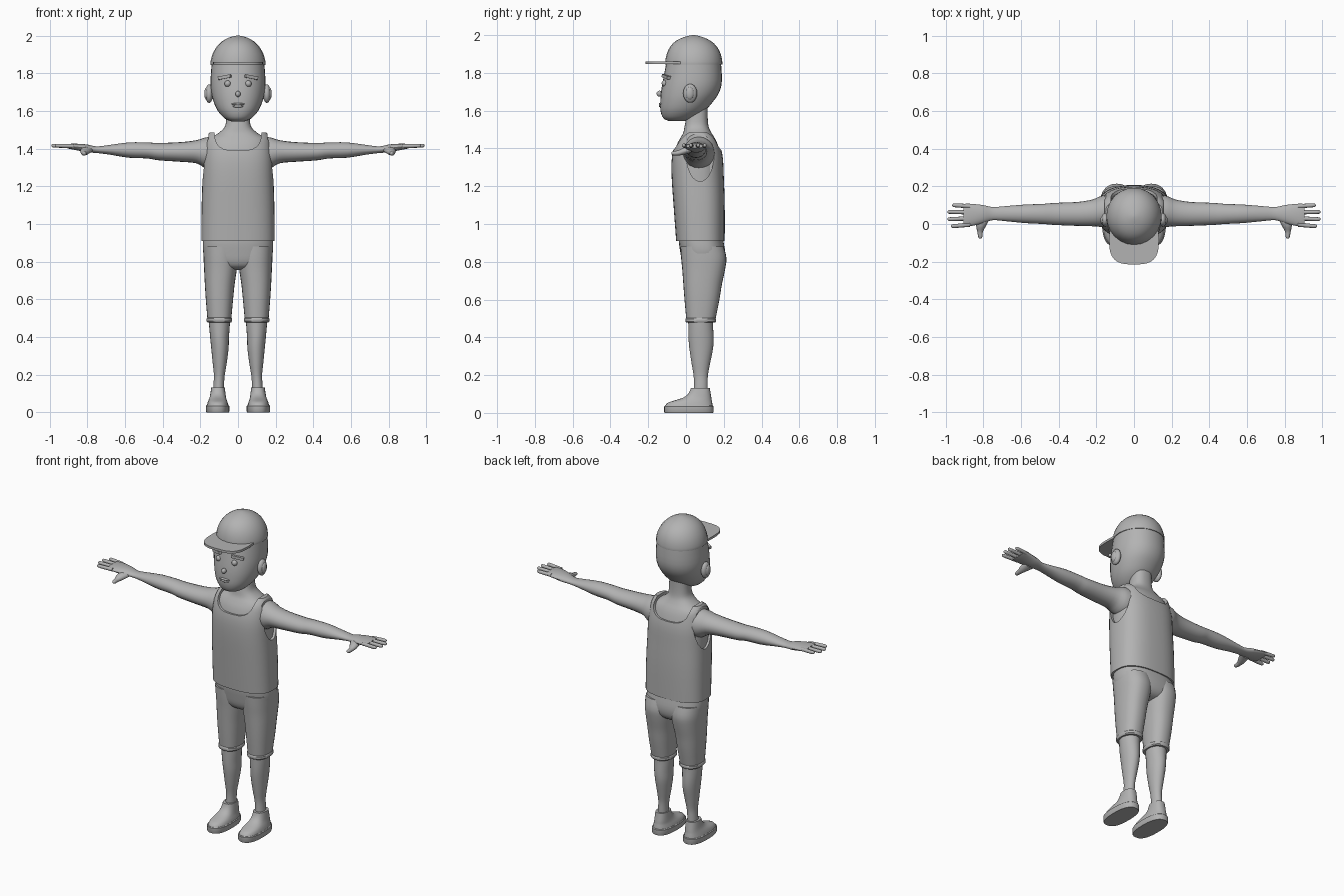
import bpy, bmesh, math
from mathutils import Vector, Matrix

grey = bpy.data.materials.new("plain_grey")
grey.diffuse_color = (0.45, 0.45, 0.45, 1)


def finish(name, bm, angle=40):
    bmesh.ops.recalc_face_normals(bm, faces=bm.faces[:])
    me = bpy.data.meshes.new(name)
    bm.to_mesh(me)
    bm.free()
    me.materials.append(grey)
    ob = bpy.data.objects.new(name, me)
    bpy.context.collection.objects.link(ob)
    smooth(ob, angle)
    return ob


def smooth(ob, angle=40):
    bpy.ops.object.select_all(action='DESELECT')
    ob.select_set(True)
    bpy.context.view_layer.objects.active = ob
    bpy.ops.object.shade_smooth_by_angle(angle=math.radians(angle))


def refine(rings, steps):
    """Catmull-Rom interpolation between the key rings."""
    if steps < 2:
        return rings
    out = []
    for i in range(len(rings) - 1):
        a, b, c, d = (rings[max(0, min(len(rings) - 1, i + k))] for k in (-1, 0, 1, 2))
        for s in range(steps):
            t = s / steps
            out.append([0.5 * (2*q + (r - p)*t + (2*p - 5*q + 4*r - e)*t*t
                               + (3*q - p - 3*r + e)*t**3)
                        for p, q, r, e in zip(a, b, c, d)])
    return out + [rings[-1]]


def loft(name, axis, rings, side=1, power=2.0, seg=24, steps=3, angle=40):
    """Skin over oval rings (position, a_min, a_max, b_min, b_max) along an axis."""
    bm = bmesh.new()
    loops = []
    for t, a0, a1, b0, b1 in refine(rings, steps):
        loop = []
        for k in range(seg):
            th = 2 * math.pi * k / seg
            c, s = math.cos(th), math.sin(th)
            a = (a0 + a1)/2 + (a1 - a0)/2 * math.copysign(abs(c)**(2/power), c)
            b = (b0 + b1)/2 + (b1 - b0)/2 * math.copysign(abs(s)**(2/power), s)
            x, y, z = {'x': (t, a, b), 'y': (a, t, b), 'z': (a, b, t)}[axis]
            loop.append(bm.verts.new((x * side, y, z)))
        loops.append(loop)
    for l0, l1 in zip(loops, loops[1:]):
        for k in range(seg):
            n = (k + 1) % seg
            bm.faces.new((l0[k], l0[n], l1[n], l1[k]))
    bm.faces.new(loops[0])
    bm.faces.new(loops[-1])
    return finish(name, bm, angle)


def ball(name, centre, radii, seg=16):
    bm = bmesh.new()
    bmesh.ops.create_uvsphere(bm, u_segments=seg, v_segments=seg // 2 + 2, radius=1)
    bmesh.ops.transform(bm, verts=bm.verts[:],
                        matrix=Matrix.Translation(centre) @ Matrix.Diagonal((*radii, 1)))
    return finish(name, bm, 60)


def cut(ob, cutter):
    mod = ob.modifiers.new("cut", 'BOOLEAN')
    mod.operation, mod.solver, mod.object = 'DIFFERENCE', 'EXACT', cutter
    bpy.context.view_layer.objects.active = ob
    bpy.ops.object.modifier_apply(modifier=mod.name)
    bpy.data.objects.remove(cutter)


# head, neck and upper body
loft("head", 'z', [
    (1.545, -.035, .035, -.09, -.01), (1.56, -.07, .07, -.12, .04),
    (1.60, -.107, .107, -.135, .10), (1.65, -.13, .13, -.136, .145),
    (1.70, -.142, .142, -.132, .177), (1.76, -.146, .146, -.122, .19),
    (1.86, -.139, .139, -.103, .185)], power=2.15, seg=32)
loft("neck_and_chest", 'z', [
    (1.0, -.17, .17, -.04, .19), (1.25, -.175, .175, -.063, .188),
    (1.36, -.172, .172, -.062, .183), (1.42, -.163, .163, -.048, .168),
    (1.455, -.148, .148, -.03, .152), (1.482, -.105, .105, -.015, .135),
    (1.515, -.071, .071, -.008, .12), (1.56, -.062, .062, 0, .115),
    (1.62, -.06, .06, 0, .115)], power=2.4, seg=32)

# tank top with scooped neck and arm holes
shirt = loft("tank_top", 'z', [
    (.91, -.195, .195, -.052, .205), (1.1, -.193, .193, -.066, .205),
    (1.25, -.188, .188, -.076, .2), (1.35, -.185, .185, -.075, .195),
    (1.42, -.177, .177, -.06, .18), (1.46, -.167, .167, -.037, .163),
    (1.487, -.15, .15, .0, .13)], power=2.6, seg=40)
cut(shirt, loft("neck_cutter", 'y', [(-.3, -.125, .125, 1.39, 1.62),
                                     (.4, -.125, .125, 1.39, 1.62)], power=3.2, steps=1))
for s in (1, -1):
    cut(shirt, loft("arm_cutter", 'x', [(.157, 0, .15, 1.225, 1.53),
                                        (.3, 0, .15, 1.225, 1.53)], side=s, steps=1))
smooth(shirt, 35)

# cap crown and brim
loft("cap_crown", 'z', [
    (1.845, -.146, .146, -.11, .192), (1.86, -.146, .146, -.11, .192),
    (1.90, -.136, .136, -.102, .184), (1.94, -.114, .114, -.083, .163),
    (1.97, -.084, .084, -.052, .13), (1.99, -.048, .048, -.01, .088),
    (2.0, -.008, .008, .032, .048)], seg=24, steps=2)
loft("cap_brim", 'z', [(1.846, -.132, .132, -.215, .05),
                       (1.86, -.132, .132, -.215, .05)], power=3, seg=32, steps=1)

# facial features
ball("nose", (0, -.14, 1.69), (.014, .016, .016))
ball("upper_lip", (0, -.132, 1.636), (.036, .012, .007))
ball("lower_lip", (0, -.132, 1.625), (.028, .012, .008))
for s, tag in ((1, "left"), (-1, "right")):
    ball(tag + "_eye", (s*.055, -.113, 1.745), (.017, .016, .017))
    bm = bmesh.new()
    bmesh.ops.create_cube(bm, size=1)
    turn = Matrix.Rotation(s*math.radians(24), 4, 'Z') @ Matrix.Rotation(s*math.radians(10), 4, 'Y')
    bmesh.ops.transform(bm, verts=bm.verts[:], matrix=Matrix.Translation((s*.07, -.104, 1.78))
                        @ turn @ Matrix.Diagonal((.072, .022, .017, 1)))
    finish(tag + "_eyebrow", bm)
    # ear with a raised inner lobe
    ball(tag + "_ear", (s*.153, .022, 1.692), (.021, .037, .05))
    ball(tag + "_ear_inner", (s*.166, .02, 1.692), (.013, .022, .034))

    # arm and hand
    loft(tag + "_arm", 'x', [
        (.1, -.01, .155, 1.28, 1.465), (.17, -.015, .15, 1.295, 1.46),
        (.22, -.012, .13, 1.322, 1.445), (.3, -.01, .117, 1.33, 1.435),
        (.42, -.005, .112, 1.338, 1.43), (.48, 0, .107, 1.348, 1.433),
        (.58, .005, .103, 1.352, 1.433), (.68, .015, .095, 1.368, 1.42),
        (.75, .02, .09, 1.377, 1.412), (.8, .005, .1, 1.38, 1.422),
        (.85, -.008, .106, 1.39, 1.426), (.89, -.012, .108, 1.398, 1.426),
        (.905, -.008, .104, 1.402, 1.424)], side=s, seg=20)
    for name, y, tip, dy in (("index", -.003, .972, -.008), ("middle", .03, .99, -.004),
                             ("ring", .062, .99, .002), ("little", .094, .965, .005)):
        r, e = .0115, y + dy
        loft(f"{tag}_{name}_finger", 'x', [
            (.87, y - r, y + r, 1.402, 1.424), (tip - .02, e - .0105, e + .0105, 1.405, 1.426),
            (tip - .004, e - .008, e + .008, 1.409, 1.424),
            (tip, e - .003, e + .003, 1.413, 1.42)], side=s, seg=10, steps=2, angle=70)
    loft(tag + "_thumb", 'y', [
        (.03, .765, .835, 1.378, 1.412), (-.01, .785, .838, 1.367, 1.405),
        (-.04, .802, .832, 1.363, 1.39), (-.068, .805, .827, 1.364, 1.385),
        (-.078, .812, .82, 1.37, 1.38)], side=s, seg=12, angle=70)

    # shorts leg with cuff
    loft(tag + "_shorts_leg", 'z', [
        (.88, .0, .184, -.03, .2), (.82, .0, .183, -.026, .214),
        (.76, .006, .18, -.02, .207), (.68, .018, .176, -.014, .19),
        (.6, .026, .171, -.008, .177), (.49, .036, .162, .002, .155)],
        side=s, power=2.3, seg=28)
    loft(tag + "_shorts_cuff", 'z', [
        (.478, .036, .162, .002, .155), (.484, .031, .167, -.003, .16),
        (.498, .031, .167, -.003, .16), (.504, .036, .162, .002, .155)],
        side=s, power=2.3, seg=28, steps=1)

    # lower leg
    loft(tag + "_lower_leg", 'z', [
        (.56, .04, .158, .01, .145), (.47, .043, .154, .012, .143),
        (.4, .048, .148, .013, .146), (.34, .05, .142, .018, .143),
        (.26, .06, .134, .03, .127), (.2, .07, .128, .04, .116),
        (.15, .074, .13, .042, .115), (.08, .074, .134, .04, .115)], side=s)

    # shoe
    loft(tag + "_shoe_sole", 'z', [
        (0, .049, .167, -.113, .144), (.006, .046, .17, -.116, .146),
        (.034, .046, .17, -.116, .146), (.038, .05, .166, -.112, .142)],
        side=s, power=2.5, seg=28, steps=1)
    loft(tag + "_shoe_upper", 'z', [
        (.034, .05, .166, -.112, .142), (.053, .055, .161, -.098, .139),
        (.066, .06, .156, -.06, .136), (.082, .064, .15, -.012, .134),
        (.105, .067, .146, .015, .13), (.132, .07, .142, .026, .126)],
        side=s, power=2.4, seg=28, steps=2)

# shorts seat and waist
loft("shorts_waist", 'z', [
    (.96, -.18, .18, -.035, .19), (.91, -.186, .186, -.038, .198),
    (.85, -.185, .185, -.03, .207), (.8, -.165, .165, -.02, .2),
    (.77, -.11, .11, .0, .175), (.757, -.05, .05, .04, .13)], power=2.5, seg=36)
